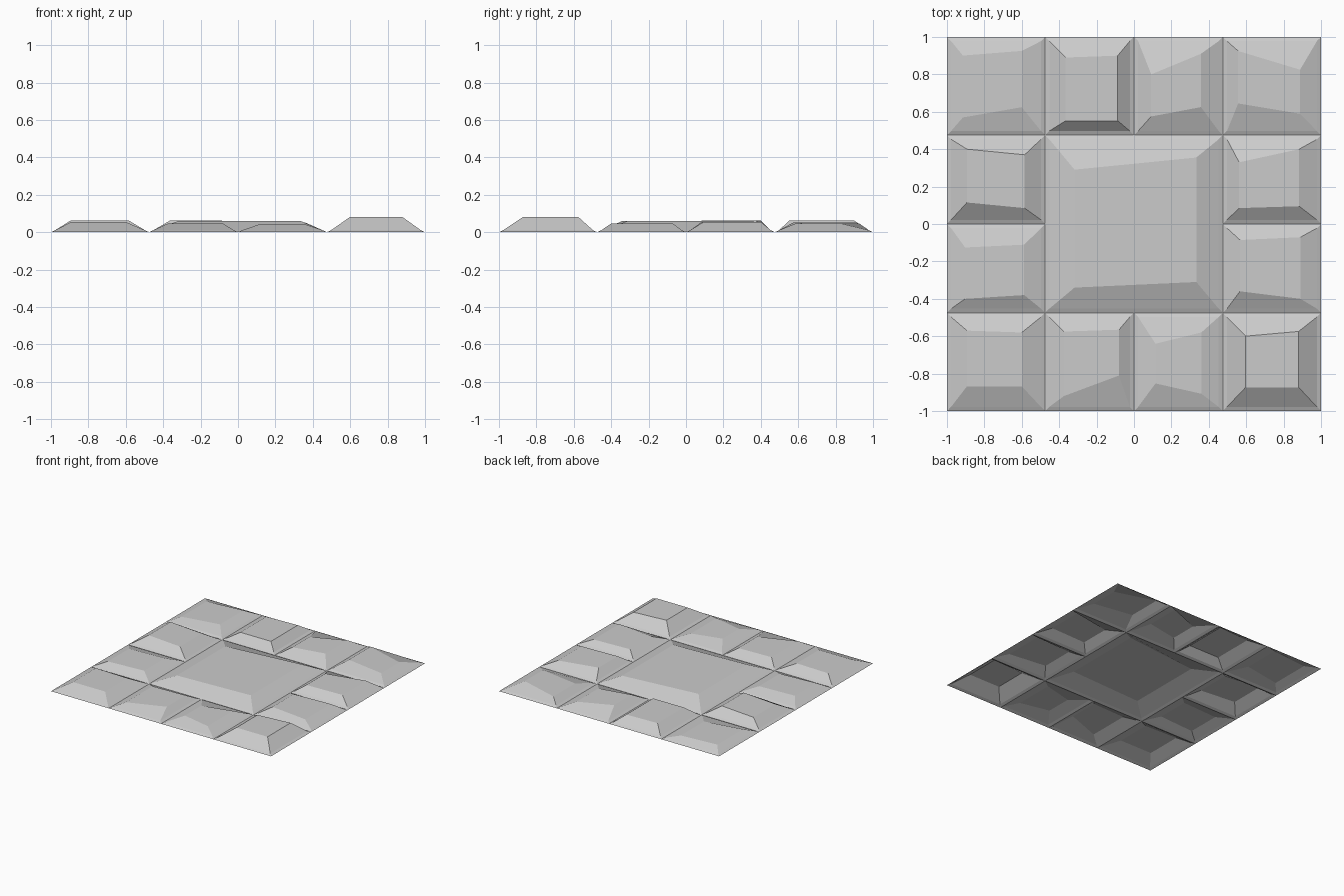
import bpy, bmesh

if "Cube" in bpy.data.objects:
    bpy.data.objects.remove(bpy.data.objects["Cube"])

GROOVE, LIP = 0.022, 0.01


def stone(name, x0, x1, y0, y1, left, right, front, back, skew_f, skew_b, height):
    """Open sheet: groove border, low lip, sloped sides and a skewed flat top.
    Margins inset the top from the cell; skews tilt its front and back edges."""
    bm = bmesh.new()

    def ring(l, r, f, b, z, sf=0, sb=0):
        a, c = x0 + l, x1 - r
        d, e = y0 + f, y1 - b
        return [bm.verts.new(p) for p in ((a, d - sf / 2, z), (c, d + sf / 2, z),
                                          (c, e + sb / 2, z), (a, e - sb / 2, z))]

    rings = [ring(0, 0, 0, 0, 0),
             ring(GROOVE, GROOVE, GROOVE, GROOVE, LIP),
             ring(left, right, front, back, height, skew_f, skew_b)]
    for lo, hi in zip(rings, rings[1:]):
        for i in range(4):
            j = (i + 1) % 4
            bm.faces.new((lo[i], lo[j], hi[j], hi[i]))
    bm.faces.new(rings[-1])
    me = bpy.data.meshes.new(name)
    bm.to_mesh(me)
    bm.free()
    bpy.context.collection.objects.link(bpy.data.objects.new(name, me))


# groove lines, and the border cells row by row from the front left
G = [-1, -0.475, 0, 0.475, 1]
cells = [(c, r) for r in range(4) for c in range(4) if r in (0, 3) or c in (0, 3)]

# left, right, front, back margins, front skew, back skew, height
shapes = [
    (.107, .125, .132, .10, 0, -.01, .054),
    (.10, .08, .135, .095, .11, .01, .046),
    (.115, .115, .12, .135, -.055, .06, .042),
    (.122, .12, .127, .112, 0, .025, .08),
    (.097, .112, .085, .118, .02, .015, .042),
    (.092, .11, .095, .078, -.04, .015, .046),
    (.107, .11, .10, .09, -.03, -.03, .063),
    (.087, .117, .09, .11, .01, .07, .055),
    (.085, .125, .122, .087, .055, .025, .036),
    (.11, .087, .077, .105, 0, .01, .061),
    (.092, .117, .125, .145, .05, .11, .052),
    (.082, .112, .142, .125, -.055, -.10, .047),
]
for (c, r), shape in zip(cells, shapes):
    stone(f"paving_stone_{c}_{r}", G[c], G[c + 1], G[r], G[r + 1], *shape)

# large centre slab
stone("centre_slab", G[1], G[3], G[1], G[3], .157, .142, .15, .152, .03, .065, .06)
